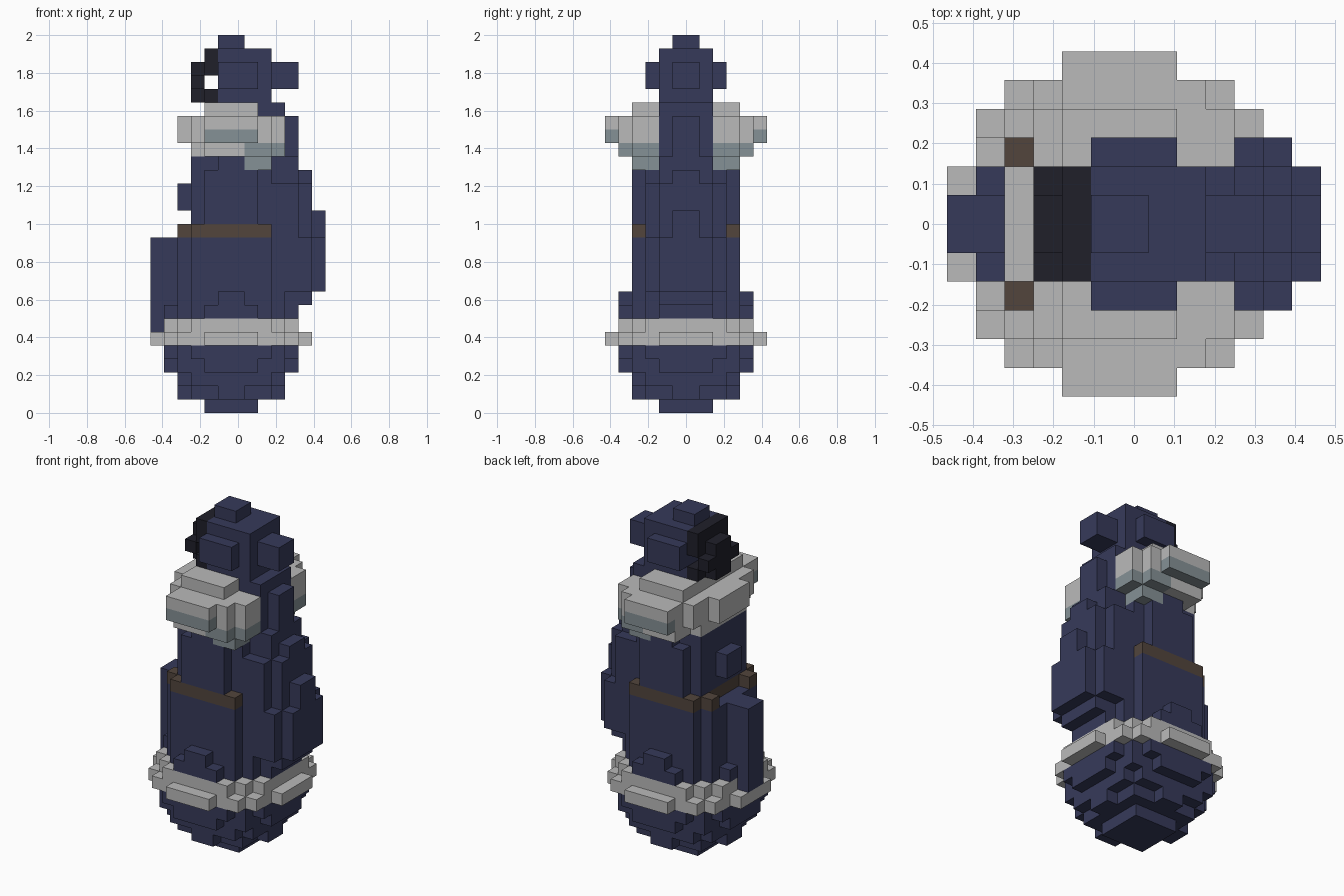
import bpy
import bmesh
from mathutils import Vector

old = bpy.data.objects.get("Cube")
if old:
    bpy.data.objects.remove(old, do_unlink=True)

U = 2 / 28            # edge of one block
LEFT = -6.5           # grid offset that centres the model on x

COLOURS = {
    "navy_cloth": (0.037, 0.042, 0.102),
    "pale_fur": (0.49, 0.49, 0.49),
    "shaded_fur": (0.235, 0.285, 0.305),
    "brown_leather": (0.084, 0.060, 0.046),
    "black_mask": (0.014, 0.014, 0.023),
}
mats = {}
for name, rgb in COLOURS.items():
    m = bpy.data.materials.new(name)
    m.use_nodes = True
    m.diffuse_color = (*rgb, 1)
    m.node_tree.nodes["Principled BSDF"].inputs["Base Color"].default_value = (*rgb, 1)
    mats[name] = m

# Every cell (column, half-depth, layer) belongs to one part; depth is mirrored
cells = {}


def put(part, colour, i, j, k):
    cells[(i, j, k)] = (part, colour)


def box(part, colour, i0, i1, depth, k0, k1):
    """Fill columns i0..i1 and layers k0..k1, out to a half depth."""
    for i in range(i0, i1 + 1):
        for j in range(depth):
            for k in range(k0, k1 + 1):
                put(part, colour, i, j, k)


def disc(part, colour, radius, k0, k1, i_min=0, i_max=12):
    """Fill round layers about the body axis."""
    for i in range(i_min, i_max + 1):
        for j in range(6):
            if (i - 5.5) ** 2 + (j + 0.5) ** 2 <= radius ** 2:
                for k in range(k0, k1 + 1):
                    put(part, colour, i, j, k)


# Rounded base
for k, radius in enumerate((2.2, 3.8, 4.4, 5.1, 5.4)):
    disc("rounded_base", "navy_cloth", radius, k, k)

# Robe, narrowing to the shoulders
disc("robe", "navy_cloth", 4.9, 7, 7)
disc("robe", "navy_cloth", 4.6, 8, 8)
disc("robe", "navy_cloth", 4.4, 9, 12)
disc("robe", "navy_cloth", 3.85, 13, 17, i_min=3)
disc("robe", "navy_cloth", 3.6, 18, 21, i_min=3)
box("chest", "navy_cloth", 2, 2, 1, 15, 16)

# Fur hem
disc("fur_hem", "pale_fur", 6.0, 5, 5)
disc("fur_hem", "pale_fur", 5.2, 6, 6)

# Hanging panel on the face side
box("hanging_panel", "navy_cloth", 0, 1, 1, 6, 12)

# Leather belt, open in the middle
disc("belt", "brown_leather", 4.4, 13, 13, i_min=3, i_max=8)
box("belt", "brown_leather", 2, 2, 3, 13, 13)
for j in range(2):
    del cells[(2, j, 13)]

# Fur collar: half depth for each column
for i, depth in {2: 2, 3: 4, 4: 6, 5: 6, 6: 6, 7: 6, 8: 5, 9: 4}.items():
    box("fur_collar", "pale_fur", i, i, depth, 20, 21)
for i, depth in {3: 3, 4: 5, 5: 5, 6: 5, 7: 5, 8: 5, 9: 4}.items():
    box("fur_collar", "shaded_fur" if i >= 7 else "pale_fur", i, i, depth, 19, 19)
box("fur_collar", "shaded_fur", 7, 8, 4, 18, 18)
box("fur_collar", "pale_fur", 4, 7, 4, 22, 22)
for i in range(4, 8):
    put("fur_collar", "shaded_fur", i, 5, 20)

# Cape, built in overlapping steps
for i0, i1, depth, k0, k1 in (
    (9, 11, 2, 8, 8), (9, 11, 3, 9, 12), (12, 12, 2, 9, 12),
    (9, 10, 3, 13, 16), (11, 11, 2, 13, 16), (12, 12, 1, 13, 14),
    (9, 10, 2, 17, 18), (11, 11, 1, 17, 17), (8, 9, 2, 19, 22),
    (10, 10, 1, 19, 21),
):
    box("cape", "navy_cloth", i0, i1, depth, k0, k1)

# Hood with a stub at the back
box("hood", "navy_cloth", 5, 8, 2, 23, 26)
box("hood", "navy_cloth", 5, 7, 3, 24, 25)
box("hood", "navy_cloth", 5, 6, 1, 27, 27)
box("hood_stub", "navy_cloth", 9, 10, 1, 24, 25)

# Mask around an open slot
box("mask", "black_mask", 4, 4, 2, 23, 23)
box("mask", "black_mask", 4, 4, 2, 25, 26)
box("mask", "black_mask", 3, 3, 1, 23, 25)
box("mask", "black_mask", 3, 3, 2, 24, 24)

# Mirror the depth and sort the cells by part
solid = {}
for (i, j, k), value in cells.items():
    solid[(i, j, k)] = value
    solid[(i, -1 - j, k)] = value
parts = {}
for pos, (part, colour) in solid.items():
    parts.setdefault(part, []).append((pos, colour))


def add_faces(bm, pos, slot):
    """Add the outward sides of one block that touch no other block."""
    centre = Vector(pos) + Vector((0.5, 0.5, 0.5))
    for axis in range(3):
        for sign in (-1, 1):
            n = Vector((0, 0, 0))
            n[axis] = sign
            if tuple(int(a + b) for a, b in zip(pos, n)) in solid:
                continue
            u = Vector((0, 0, 0))
            u[(axis + 1) % 3] = 0.5
            v = n.cross(u)
            mid = centre + n / 2
            corners = (mid - u - v, mid + u - v, mid + u + v, mid - u + v)
            verts = [bm.verts.new(((c.x + LEFT) * U, c.y * U, c.z * U)) for c in corners]
            bm.faces.new(verts).material_index = slot


for part, blocks in parts.items():
    mesh = bpy.data.meshes.new(part)
    slots = sorted({colour for _, colour in blocks})
    for colour in slots:
        mesh.materials.append(mats[colour])
    bm = bmesh.new()
    for pos, colour in blocks:
        add_faces(bm, pos, slots.index(colour))
    bmesh.ops.remove_doubles(bm, verts=bm.verts, dist=0.001)
    bm.to_mesh(mesh)
    bm.free()
    bpy.context.collection.objects.link(bpy.data.objects.new(part, mesh))
